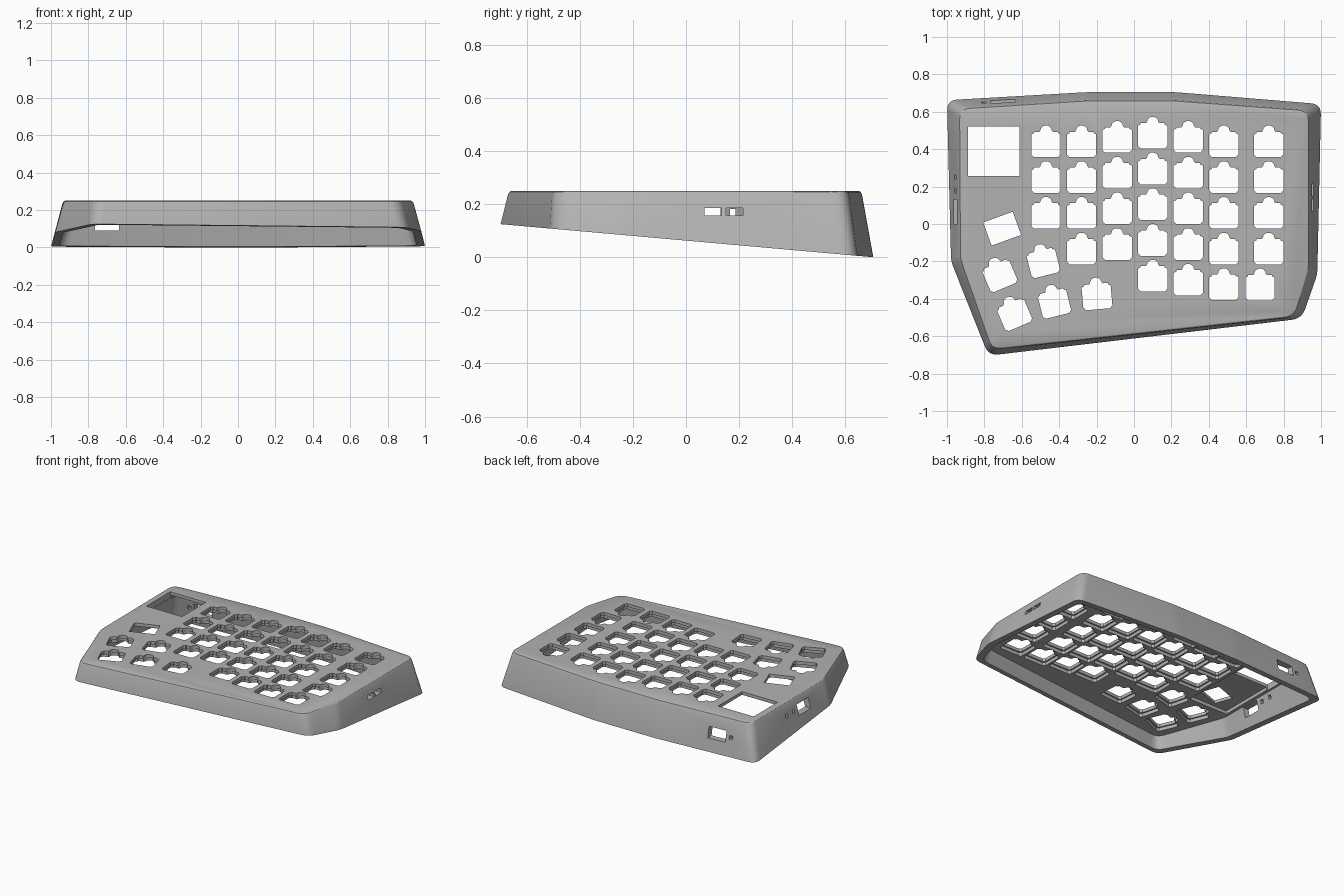
import bpy, bmesh, math
from mathutils import Vector, Matrix

cube = bpy.data.objects.get("Cube")
if cube:
    bpy.data.objects.remove(cube, do_unlink=True)

grey = bpy.data.materials.new("matte grey")
grey.use_nodes = True
colour = (0.45, 0.45, 0.45, 1)
grey.diffuse_color = colour
grey.node_tree.nodes["Principled BSDF"].inputs["Base Color"].default_value = colour

TOP = 0.25
# Case corners: foot (x, y), top rim (x, y), rounding distance
CORNERS = [
    ((-1.0, 0.662), (-0.935, 0.617), 0.055),
    ((-0.25, 0.705), (-0.255, 0.66), 0.03),
    ((0.22, 0.705), (0.22, 0.66), 0.03),
    ((1.0, 0.641), (0.935, 0.607), 0.055),
    ((0.98, -0.27), (0.935, -0.24), 0.03),
    ((0.897, -0.506), (0.859, -0.497), 0.055),
    ((-0.778, -0.704), (-0.761, -0.672), 0.055),
    ((-0.978, -0.20), (-0.93, -0.19), 0.03),
]


def foot_z(y):
    return max(0.0, 0.0625 - 0.0887 * y)


def rounded(which, steps=6):
    """Closed outline with every corner eased by a small curve."""
    pts = [Vector(c[which]) for c in CORNERS]
    out = []
    for i, p in enumerate(pts):
        d = CORNERS[i][2]
        a = p + (pts[i - 1] - p).normalized() * d
        b = p + (pts[(i + 1) % len(pts)] - p).normalized() * d
        for k in range(steps + 1):
            t = k / steps
            out.append(a * (1 - t) ** 2 + p * 2 * t * (1 - t) + b * t * t)
    return out


FOOT, RIM = rounded(0), rounded(1)


def ring(height, sx=1.0, sy=1.0):
    """Case outline at a height given as a function of the foot height."""
    out = []
    for f, r in zip(FOOT, RIM):
        base = foot_z(f.y)
        z = height(base)
        p = f.lerp(r, (z - base) / (TOP - base))
        out.append((p.x * sx, p.y * sy, z))
    return out


def add_loft(bm, rings):
    loops = [[bm.verts.new(p) for p in r] for r in rings]
    for lo, hi in zip(loops, loops[1:]):
        for i in range(len(lo)):
            j = (i + 1) % len(lo)
            bm.faces.new((lo[i], lo[j], hi[j], hi[i]))
    bm.faces.new(loops[0])
    bm.faces.new(loops[-1])


def add_prism(bm, outline, z0, z1, place=Matrix()):
    add_loft(bm, [[place @ Vector((x, y, z)) for x, y in outline] for z in (z0, z1)])


def add_box(bm, lo, hi):
    outline = [(lo[0], lo[1]), (hi[0], lo[1]), (hi[0], hi[1]), (lo[0], hi[1])]
    add_prism(bm, outline, lo[2], hi[2])


def finish(name, bm):
    bmesh.ops.recalc_face_normals(bm, faces=bm.faces[:])
    mesh = bpy.data.meshes.new(name)
    bm.to_mesh(mesh)
    bm.free()
    obj = bpy.data.objects.new(name, mesh)
    bpy.context.collection.objects.link(obj)
    mesh.materials.append(grey)
    return obj


def cut(target, bm):
    cutter = finish("cutter", bm)
    cutter.hide_render = True
    mod = target.modifiers.new("cut", "BOOLEAN")
    mod.operation, mod.solver, mod.object = "DIFFERENCE", "EXACT", cutter
    bpy.context.view_layer.objects.active = target
    bpy.ops.object.modifier_apply(modifier=mod.name)
    bpy.data.objects.remove(cutter, do_unlink=True)


def key_outline(grow=0.0):
    """Key opening: chamfered rectangle with a round tab at the back."""
    w, h, c = 0.078 + grow, 0.068 + grow, 0.014
    half = [(w - c, -h), (w, -h + c), (w, h - c), (w - c, h - c / 2), (w - c, h), (0.036, h)]
    half += [(0.03 * math.cos(a), h + 0.008 + 0.026 * math.sin(a))
             for a in (math.radians(d) for d in (0, 25, 50, 75))]
    return half + [(-x, y) for x, y in reversed(half)]


# Key positions: straight columns, then the fanned thumb keys
STEP = 0.191
COLUMNS = [(-0.47, 0.425, 3), (-0.28, 0.425, 4), (-0.09, 0.449, 4), (0.10, 0.471, 5),
           (0.29, 0.449, 5), (0.48, 0.425, 5), (0.72, 0.425, 4)]
keys = [(x, y - STEP * i, 0) for x, y, n in COLUMNS for i in range(n)]
keys += [(0.674, -0.34, 0), (-0.198, -0.388, 5), (-0.425, -0.425, 14),
         (-0.638, -0.485, 23), (-0.485, -0.208, 14), (-0.717, -0.277, 23)]


def at(x, y, deg):
    return Matrix.Translation((x, y, 0)) @ Matrix.Rotation(math.radians(deg), 4, "Z")


# Outer body with an eased top edge
bm = bmesh.new()
add_loft(bm, [ring(lambda b: b), ring(lambda b: TOP - 0.014),
              ring(lambda b: TOP - 0.004, 0.996, 0.995), ring(lambda b: TOP, 0.988, 0.985)])
case = finish("keyboard_case", bm)

# Hollow underside
bm = bmesh.new()
add_loft(bm, [ring(lambda b: b - 0.05, 0.955, 0.94), ring(lambda b: 0.205, 0.955, 0.94)])
cut(case, bm)

# Thinner plate above the controller bay
bm = bmesh.new()
add_box(bm, (-0.88, -0.14, 0.15), (-0.58, 0.57, 0.228))
cut(case, bm)

# Wider clip recesses below the keys
bm = bmesh.new()
for k in keys:
    add_prism(bm, key_outline(0.01), 0.15, 0.228, at(*k))
cut(case, bm)

# Key openings, encoder opening and display opening
bm = bmesh.new()
for k in keys:
    add_prism(bm, key_outline(), 0.14, 0.3, at(*k))
add_prism(bm, [(-0.084, -0.066), (0.084, -0.066), (0.084, 0.066), (-0.084, 0.066)],
          0.14, 0.3, at(-0.705, -0.025, 20))
add_box(bm, (-0.888, 0.257, 0.14), (-0.613, 0.52, 0.3))
cut(case, bm)

# Ports and switches through the side and back walls
bm = bmesh.new()
for y in (0.07, 0.15):
    add_box(bm, (0.85, y, 0.157), (1.1, y + 0.064, 0.186))
add_box(bm, (-1.1, 0.0, 0.13), (-0.85, 0.13, 0.2))
for y in (0.165, 0.24):
    add_box(bm, (-1.1, y, 0.157), (-0.85, y + 0.022, 0.182))
add_box(bm, (-0.765, 0.56, 0.09), (-0.635, 0.8, 0.165))
add_box(bm, (-0.815, 0.56, 0.115), (-0.79, 0.8, 0.14))
cut(case, bm)

# Smooth rounded corners, crisp cut edges
bpy.ops.object.select_all(action="DESELECT")
case.select_set(True)
bpy.context.view_layer.objects.active = case
bpy.ops.object.shade_smooth_by_angle(angle=math.radians(30))
